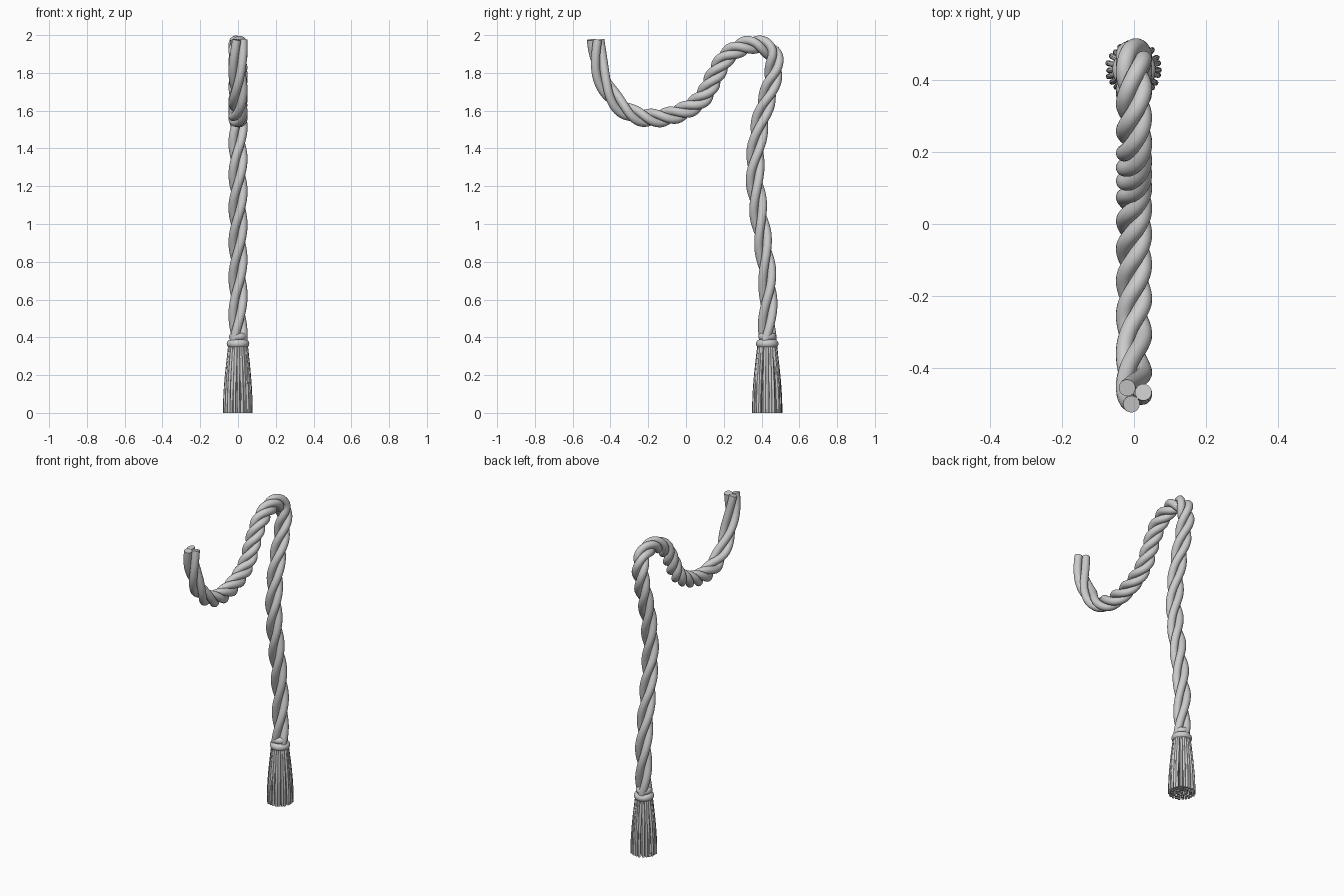
import bpy, math, random
from mathutils import Vector
from mathutils.geometry import interpolate_bezier

if "Cube" in bpy.data.objects:
    bpy.data.objects.remove(bpy.data.objects["Cube"])

random.seed(4)
TAU = 2 * math.pi
R_OFF, R_STRAND = 0.027, 0.0235
TASSEL_Y = 0.43


def tube(name, lines, radius, res=4):
    """Round, capped tubes along lists of points, joined as one mesh."""
    cu = bpy.data.curves.new(name, 'CURVE')
    cu.dimensions = '3D'
    cu.bevel_depth = radius
    cu.bevel_resolution = res
    cu.use_fill_caps = True
    for pts in lines:
        sp = cu.splines.new('POLY')
        sp.points.add(len(pts) - 1)
        for p, co in zip(sp.points, pts):
            p.co = (*co, 1)
    ob = bpy.data.objects.new(name, cu)
    bpy.context.collection.objects.link(ob)
    finish(ob, True)
    return ob


def finish(ob, convert=False):
    bpy.ops.object.select_all(action='DESELECT')
    ob.select_set(True)
    bpy.context.view_layer.objects.active = ob
    if convert:
        bpy.ops.object.convert(target='MESH')
    bpy.ops.object.shade_smooth_by_angle(angle=math.radians(45))


# rope centre line in the y-z plane
KEYS = [(-0.475, 1.975), (-0.452, 1.80), (-0.385, 1.665), (-0.29, 1.585),
        (-0.17, 1.56), (-0.03, 1.59), (0.085, 1.665), (0.15, 1.78),
        (0.225, 1.895), (0.35, 1.951), (0.445, 1.92), (0.468, 1.84),
        (0.445, 1.72), (0.39, 1.52), (0.365, 1.29), (0.38, 1.10),
        (0.41, 0.89), (0.433, 0.68), (0.432, 0.50), (0.43, 0.38)]
keys = [Vector((0, y, z)) for y, z in KEYS]
ext = [keys[0] + Vector((0, 0.012, 0.16))] + keys + [keys[-1] - Vector((0, 0, 0.12))]
path = []
for i in range(1, len(ext) - 2):
    a, b = ext[i], ext[i + 1]
    d = (b - a).length
    ta = (b - ext[i - 1]).normalized() * d / 3
    tb = (ext[i + 2] - a).normalized() * d / 3
    path += interpolate_bezier(a, a + ta, b - tb, b, 19)[:-1]
path.append(keys[-1])

# twist pitch along the rope: (distance, length of a full turn)
PITCH = [(0, 0.95), (0.3, 0.55), (0.5, 0.30), (0.8, 0.24), (1.25, 0.25),
         (1.5, 0.36), (1.8, 0.50), (2.3, 0.54), (2.9, 0.62)]


def pitch(s):
    for (s0, p0), (s1, p1) in zip(PITCH, PITCH[1:]):
        if s <= s1:
            return p0 + (p1 - p0) * (s - s0) / (s1 - s0)
    return PITCH[-1][1]


# three twisted strands
X = Vector((1, 0, 0))
lines = [[], [], []]
angle, dist = math.radians(105), 0
for i, p in enumerate(path):
    if i:
        step = (p - path[i - 1]).length
        dist += step
        angle += TAU * step / pitch(dist)
    t = (path[min(i + 1, len(path) - 1)] - path[max(i - 1, 0)]).normalized()
    if i == 0:
        t = Vector((0, 0, -1))
    n = t.cross(X)
    for k in range(3):
        a = angle + k * TAU / 3
        lines[k].append(p + R_OFF * (math.cos(a) * X + math.sin(a) * n))
for k in range(3):
    tube(f"rope_strand_{k + 1}", [lines[k]], R_STRAND, 6)

# two binding rings above the tassel
for name, z, major, minor in (("upper_binding", 0.403, 0.027, 0.021),
                              ("lower_binding", 0.366, 0.037, 0.023)):
    bpy.ops.mesh.primitive_torus_add(location=(0, TASSEL_Y, z), major_radius=major,
                                     minor_radius=minor, major_segments=32,
                                     minor_segments=14)
    bpy.context.object.name = name
    finish(bpy.context.object)

# tassel threads, flaring from the binding to the floor
threads = []
for count, top, bottom in ((24, 0.044, 0.074), (16, 0.03, 0.053), (9, 0.015, 0.03), (1, 0, 0)):
    for k in range(count):
        a = TAU * k / count + random.uniform(-0.05, 0.05)
        end = bottom + random.uniform(-0.005, 0.001) * (count > 1)
        pts = []
        for j in range(9):
            f = j / 8
            r = top + (end - top) * math.sin(f * math.pi / 2)
            pts.append((r * math.cos(a), TASSEL_Y + r * math.sin(a), 0.36 * (1 - f)))
        threads.append(pts)
tube("tassel_threads", threads, 0.008, 2)
